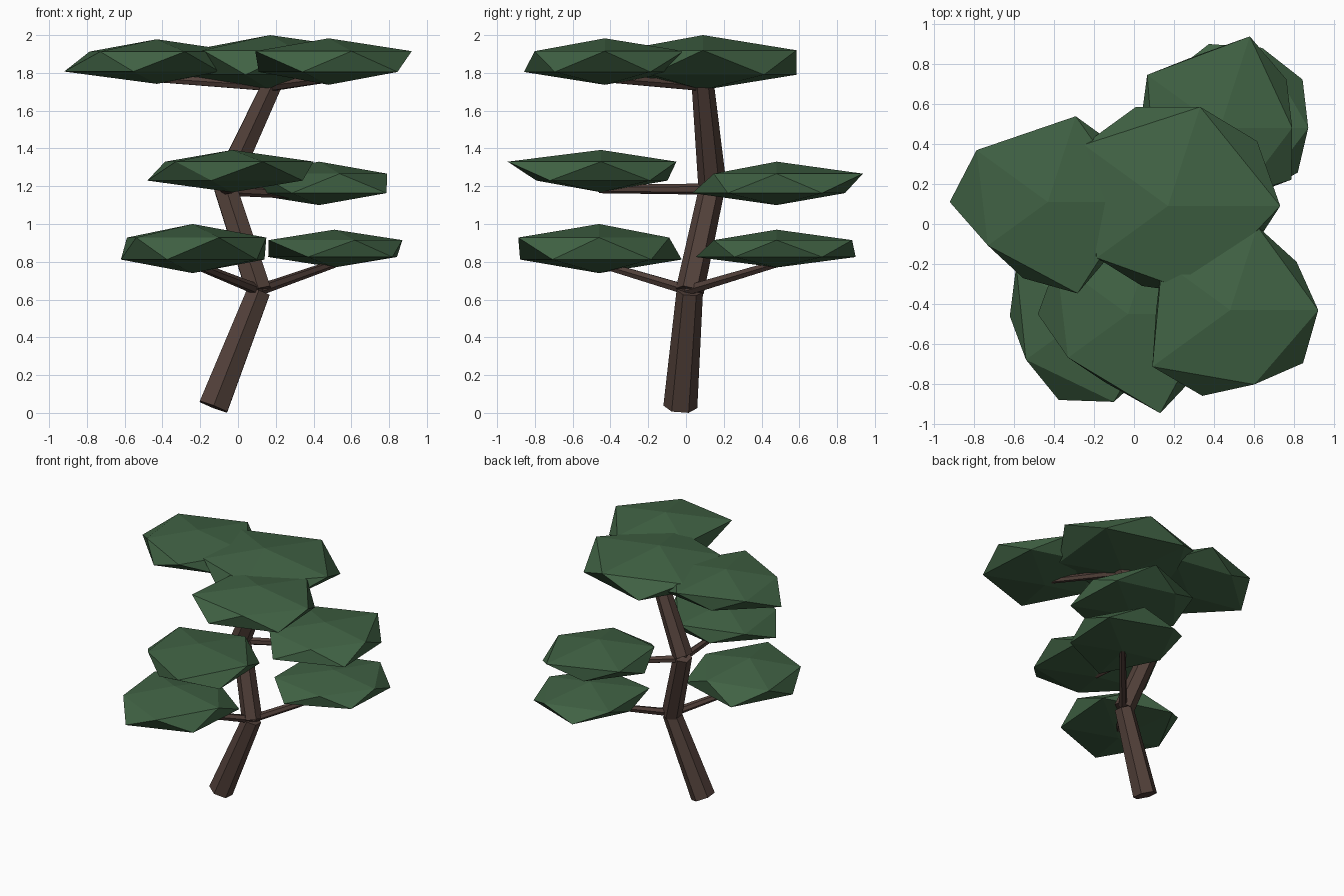
import bpy, bmesh
from math import atan2, cos, sin, tau
from mathutils import Vector

if "Cube" in bpy.data.objects:
    bpy.data.objects.remove(bpy.data.objects["Cube"])


def material(name, colour):
    mat = bpy.data.materials.new(name)
    mat.use_nodes = True
    mat.diffuse_color = (*colour, 1)
    mat.node_tree.nodes["Principled BSDF"].inputs["Base Color"].default_value = (*colour, 1)
    return mat


def finish(bm, name, mat):
    mesh = bpy.data.meshes.new(name)
    bm.to_mesh(mesh)
    bm.free()
    mesh.materials.append(mat)
    obj = bpy.data.objects.new(name, mesh)
    bpy.context.collection.objects.link(obj)
    return obj


bark = material("bark brown", (0.085, 0.052, 0.042))
leaf = material("leaf green", (0.052, 0.123, 0.058))


def limb(name, start, end, r_start, r_end):
    """Tapered six-sided log between two points."""
    start, end = Vector(start), Vector(end)
    axis = end - start
    bm = bmesh.new()
    bmesh.ops.create_cone(bm, cap_ends=True, segments=6, radius1=r_start,
                          radius2=r_end, depth=axis.length)
    turn = Vector((0, 0, 1)).rotation_difference(axis)
    for v in bm.verts:
        v.co = turn @ v.co + (start + end) / 2
    finish(bm, name, bark)


def leaf_pad(name, centre, height, reach):
    """Flattened icosahedron; reach holds the ten rim radii, counter-clockwise from +x."""
    bm = bmesh.new()
    bmesh.ops.create_icosphere(bm, subdivisions=1, radius=1)
    for v in bm.verts:
        x, y, z = v.co
        r = 0
        if abs(z) < 0.9:
            step = round(atan2(y, x) / tau * 10) % 10
            r = reach[step]
            x, y = cos(step * tau / 10), sin(step * tau / 10)
        v.co = Vector((x * r, y * r, z * height)) + Vector(centre)
    finish(bm, name, leaf)


# Zigzag trunk
foot, knee, elbow, crown = (-0.13, -0.03, 0.032), (0.11, 0.02, 0.645), (-0.07, 0.14, 1.2), (0.2, 0.085, 1.78)
limb("lower_trunk", foot, knee, 0.09, 0.07)
limb("middle_trunk", knee, elbow, 0.075, 0.068)
limb("upper_trunk", elbow, crown, 0.075, 0.058)

# Branches
for name, start, end in (
    ("low_front_branch", (0.11, 0.01, 0.65), (-0.24, -0.46, 0.79)),
    ("low_back_branch", (0.11, 0.01, 0.65), (0.51, 0.48, 0.79)),
    ("middle_front_branch", (-0.07, 0.14, 1.185), (-0.03, -0.46, 1.185)),
    ("middle_back_branch", (-0.07, 0.14, 1.18), (0.43, 0.48, 1.15)),
    ("top_right_branch", (0.17, 0.09, 1.73), (-0.43, 0.11, 1.77)),
    ("top_front_branch", (0.17, 0.09, 1.73), (0.48, -0.43, 1.77)),
):
    limb(name, start, end, 0.03, 0.022)

# Foliage pads
leaf_pad("low_front_leaves", (-0.24, -0.46, 0.87), 0.13,
         (.39, .47, .39, .46, .43, .38, .37, .44, .45, .42))
leaf_pad("low_back_leaves", (0.51, 0.48, 0.87), 0.1,
         (.36, .41, .42, .44, .43, .35, .43, .45, .35, .38))
leaf_pad("middle_front_leaves", (-0.03, -0.45, 1.28), 0.112,
         (.43, .44, .42, .37, .44, .45, .37, .36, .52, .46))
leaf_pad("middle_back_leaves", (0.43, 0.48, 1.215), 0.115,
         (.36, .41, .48, .38, .45, .4, .4, .47, .35, .44))
leaf_pad("top_right_leaves", (-0.43, 0.11, 1.86), 0.118,
         (.44, .45, .45, .36, .44, .49, .37, .4, .48, .41))
leaf_pad("top_middle_leaves", (0.17, 0.09, 1.855), 0.145,
         (.56, .55, .52, .52, .52, .45, .44, .42, .46, .47))
leaf_pad("top_front_leaves", (0.48, -0.43, 1.86), 0.123,
         (.44, .41, .44, .4, .42, .37, .48, .45, .39, .45))
